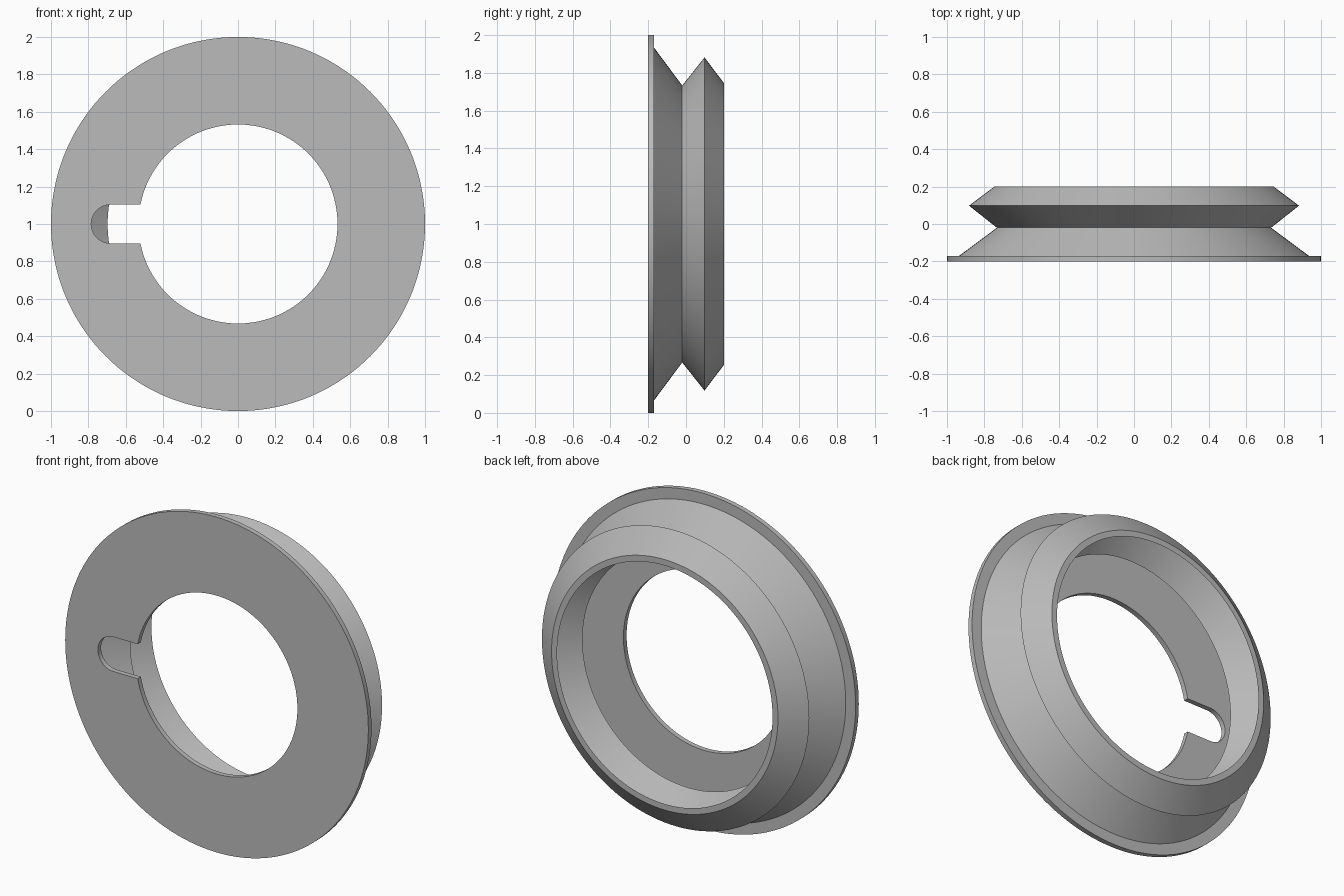
import bpy, bmesh, math
from mathutils import Vector

SEGMENTS = 144
FRONT, PLATE_BACK = -0.2, -0.17

cube = bpy.data.objects.get("Cube")
if cube:
    bpy.data.objects.remove(cube, do_unlink=True)

grey = bpy.data.materials.new("plain grey")
grey.use_nodes = True
colour = (0.5, 0.5, 0.5, 1)
grey.diffuse_color = colour
grey.node_tree.nodes["Principled BSDF"].inputs["Base Color"].default_value = colour


def finish(bm, name):
    """Turn the bmesh into a shaded, coloured object standing on the floor."""
    bmesh.ops.recalc_face_normals(bm, faces=bm.faces)
    mesh = bpy.data.meshes.new(name)
    bm.to_mesh(mesh)
    bm.free()
    mesh.materials.append(grey)
    obj = bpy.data.objects.new(name, mesh)
    bpy.context.collection.objects.link(obj)
    obj.location.z = 1
    bpy.ops.object.select_all(action='DESELECT')
    obj.select_set(True)
    bpy.context.view_layer.objects.active = obj
    bpy.ops.object.shade_smooth_by_angle(angle=math.radians(25))


def arc(radius, start, end, steps, centre_x=0):
    """Points along an arc in the front plane."""
    angles = [start + (end - start) * i / steps for i in range(steps + 1)]
    return [(centre_x + radius * math.cos(a), radius * math.sin(a)) for a in angles]


def add_loop(bm, points):
    verts = [bm.verts.new((x, FRONT, z)) for x, z in points]
    for a, b in zip(verts, verts[1:] + verts[:1]):
        bm.edges.new((a, b))


# Front plate: a disc whose round bore has a round-ended keyway on its right
hole, slot, slot_end = 0.532, 0.103, -0.785
gap = math.asin(slot / hole)
bore = arc(hole, gap - math.pi, math.pi - gap, SEGMENTS)
keyway = arc(slot, math.pi / 2, math.pi * 1.5, 24, slot_end + slot)

bm = bmesh.new()
add_loop(bm, arc(1, 0, math.tau, SEGMENTS)[:-1])
add_loop(bm, bore + keyway)
bmesh.ops.triangle_fill(bm, edges=bm.edges[:], use_beauty=True, normal=(0, -1, 0))
sheet = bmesh.ops.extrude_face_region(bm, geom=bm.faces[:])
back = [g for g in sheet["geom"] if isinstance(g, bmesh.types.BMVert)]
bmesh.ops.translate(bm, verts=back, vec=Vector((0, PLATE_BACK - FRONT, 0)))
finish(bm, "front_plate")

# Grooved wall: a zigzag shell of even thickness, open behind the plate
wall = 0.036
outside = [(0.935, PLATE_BACK), (0.733, -0.02), (0.882, 0.098), (0.747, 0.2)]
inside = [(r - wall, y) for r, y in reversed(outside)]
bm = bmesh.new()
verts = [bm.verts.new((r, y, 0)) for r, y in outside + inside]
edges = [bm.edges.new(pair) for pair in zip(verts, verts[1:])]
bmesh.ops.spin(bm, geom=verts + edges, cent=(0, 0, 0), axis=(0, 1, 0),
               angle=math.tau, steps=SEGMENTS, use_duplicate=False)
bmesh.ops.remove_doubles(bm, verts=bm.verts, dist=0.0001)
finish(bm, "grooved_wall")
